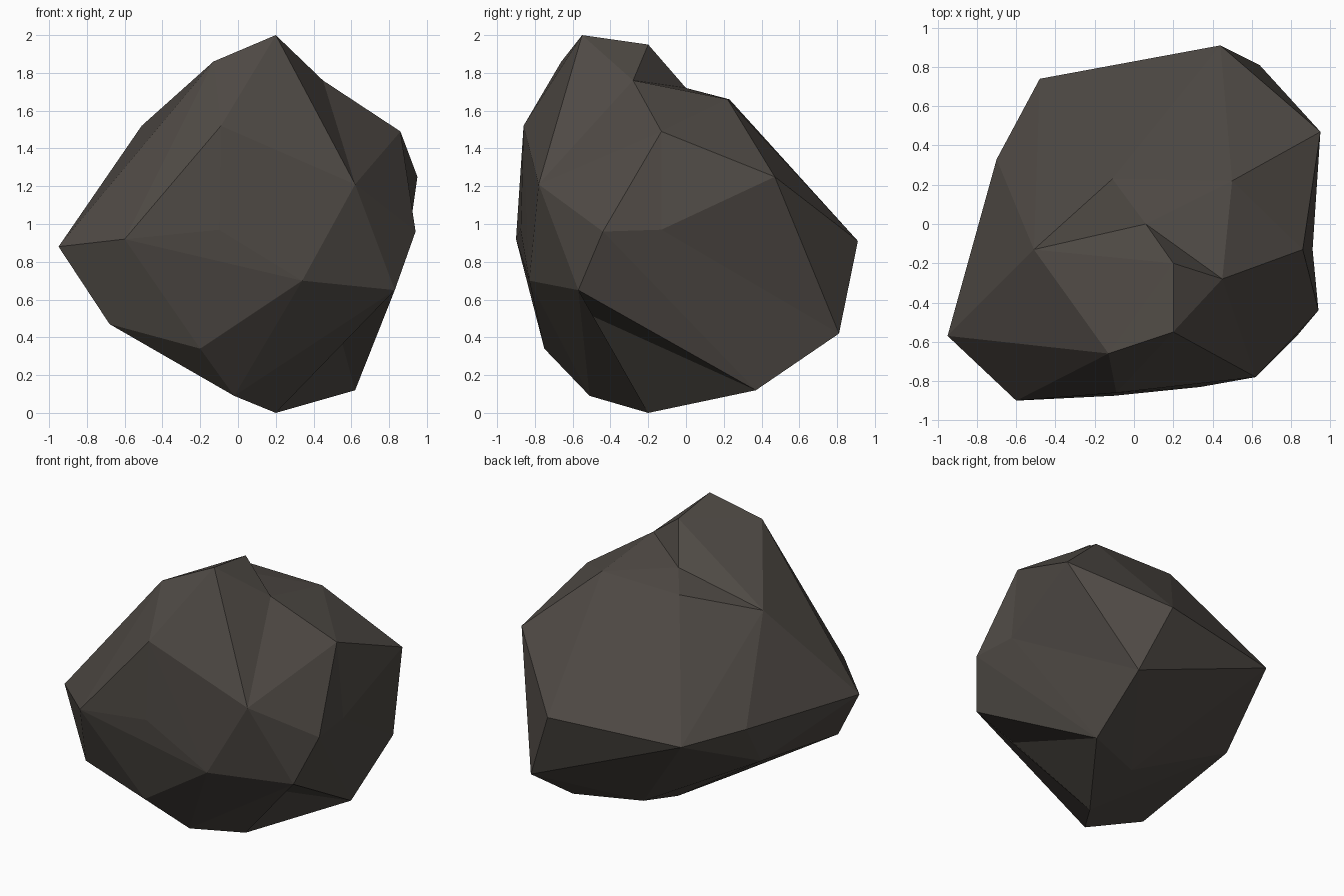
import bpy, bmesh
from mathutils import Vector

if "Cube" in bpy.data.objects:
    bpy.data.objects.remove(bpy.data.objects["Cube"])

# Outer corners of the boulder, named by letter so dents can refer to them
CORNERS = {
    # crown
    "A": (.20, -.55, 2.0), "B": (.20, -.20, 1.95), "D": (-.13, -.66, 1.86),
    # shoulders
    "F": (.50, .22, 1.66), "G": (-.11, .23, 1.66), "H": (-.51, -.13, 1.52),
    "I": (.86, -.13, 1.49), "Q": (-.09, -.86, 1.52),
    # widest girdle
    "J": (.95, .47, 1.25), "K": (.94, -.44, .96), "M": (.62, -.78, 1.21),
    "R": (-.60, -.90, .92), "S": (-.10, -.875, .97), "T": (-.95, -.57, .88),
    "a": (.44, .91, .91), "b": (-.48, .74, .88), "d": (-.70, .33, .91),
    # underside
    "N": (.34, -.83, .70), "O": (.83, -.57, .65), "U": (-.68, -.72, .47),
    "V": (-.20, -.75, .34), "W": (-.02, -.51, .09), "X": (.20, -.20, 0),
    "Y": (.62, .37, .12), "Z": (.64, .81, .42), "c": (.19, .20, .12),
    "e": (-.67, .12, .60),
}

bm = bmesh.new()
named = {k: bm.verts.new(p) for k, p in CORNERS.items()}
res = bmesh.ops.convex_hull(bm, input=list(bm.verts))
loose = [v for v in bm.verts if not v.link_faces]
named = {k: v for k, v in named.items() if v not in loose}
bmesh.ops.delete(bm, geom=loose, context='VERTS')


def dent(name, ring, point):
    """Replace the faces spanned by the ring with a fan to a sunken corner."""
    ring_verts = {named[k] for k in ring if k in named}
    gone = [f for f in bm.faces if set(f.verts) <= ring_verts]
    inside = set(gone)
    rim = [(l.vert, l.link_loop_next.vert) for f in gone for l in f.loops
           if sum(g in inside for g in l.edge.link_faces) == 1]
    bmesh.ops.delete(bm, geom=gone, context='FACES_ONLY')
    tip = named[name] = bm.verts.new(Vector(point))
    for p, q in rim:
        bm.faces.new((p, q, tip))
    bmesh.ops.delete(bm, geom=[e for e in bm.edges if not e.link_faces], context='EDGES')


dent("C", "ABIMF", (.45, -.28, 1.76))    # notch right of the crown
dent("E", "BCFGH", (.06, 0, 1.72))       # saddle behind the crown
dent("L", "IJKYZ", (.91, -.13, .97))     # hollow on the right side
dent("P", "NOXY", (.50, -.60, .56))      # small overhang at front right

bmesh.ops.recalc_face_normals(bm, faces=bm.faces)
mesh = bpy.data.meshes.new("boulder")
bm.to_mesh(mesh)
bm.free()

# Single dark stone colour
stone = bpy.data.materials.new("dark_stone")
stone.diffuse_color = (.078, .068, .059, 1)
stone.use_nodes = True
stone.node_tree.nodes["Principled BSDF"].inputs["Base Color"].default_value = stone.diffuse_color
mesh.materials.append(stone)
boulder = bpy.data.objects.new("boulder", mesh)
bpy.context.collection.objects.link(boulder)
